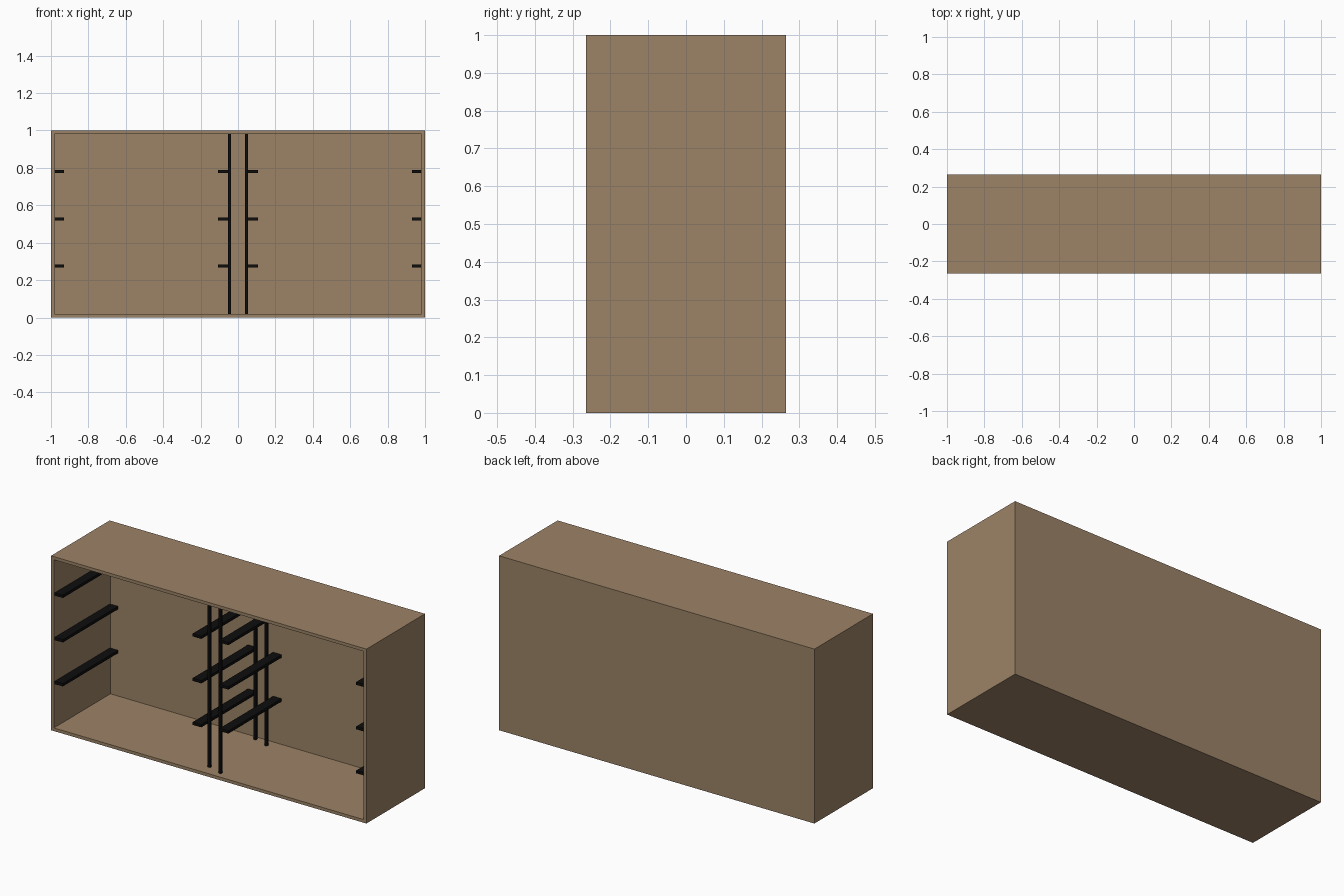
import bpy, bmesh
from mathutils import Vector

if "Cube" in bpy.data.objects:
    bpy.data.objects.remove(bpy.data.objects["Cube"])


def material(name, rgb):
    m = bpy.data.materials.new(name)
    m.diffuse_color = (*rgb, 1.0)
    m.use_nodes = True
    m.node_tree.nodes["Principled BSDF"].inputs["Base Color"].default_value = m.diffuse_color
    return m


BROWN = material("brown board", (0.335, 0.228, 0.134))
BLACK = material("black metal", (0.004, 0.004, 0.004))


def finish(bm, name, mat):
    me = bpy.data.meshes.new(name)
    bm.to_mesh(me)
    bm.free()
    me.materials.append(mat)
    ob = bpy.data.objects.new(name, me)
    bpy.context.collection.objects.link(ob)
    return ob


def cube(lo, hi):
    bm = bmesh.new()
    bmesh.ops.create_cube(bm, size=1)
    lo, hi = Vector(lo), Vector(hi)
    for v in bm.verts:
        v.co = Vector(((lo[i] + hi[i]) / 2 + v.co[i] * (hi[i] - lo[i]) for i in range(3)))
    return bm


W, D, H, T = 1.0, 0.265, 1.0, 0.018

# Cabinet: a block hollowed out from the front face
bm = cube((-W, -D, 0), (W, D, H))
bm.normal_update()
front = min(bm.faces, key=lambda f: f.calc_center_median().y)
bmesh.ops.inset_region(bm, faces=[front], thickness=T, use_even_offset=True)
ext = bmesh.ops.extrude_discrete_faces(bm, faces=[front])
for v in ext["faces"][0].verts:
    v.co.y = D - T
bmesh.ops.recalc_face_normals(bm, faces=bm.faces)
finish(bm, "cabinet", BROWN)

# Uprights: one pair left of centre, the other pair turned half round
P = 0.008
for side, s in (("left", -1), ("right", 1)):
    for place, y in (("front", 0.193 if s < 0 else 0.222), ("back", -0.222 if s < 0 else -0.193)):
        x, y = s * 0.045, -y
        finish(cube((x - P, y - P, T), (x + P, y + P, H - T)),
               f"{side}_{place}_upright", BLACK)

# Shelf rails: three levels, on the side walls and on the uprights
for side, s in (("left", -1), ("right", 1)):
    for place, a, b in (("wall", 0.93, W - T), ("middle", 0.052, 0.107)):
        x0, x1 = sorted((s * a, s * b))
        y0 = -0.24 if (side, place) == ("right", "middle") else -0.258
        for i, z in enumerate((0.275, 0.527, 0.782)):
            finish(cube((x0, y0, z - 0.008), (x1, 0.243, z + 0.008)),
                   f"{side}_{place}_rail_{i + 1}", BLACK)
